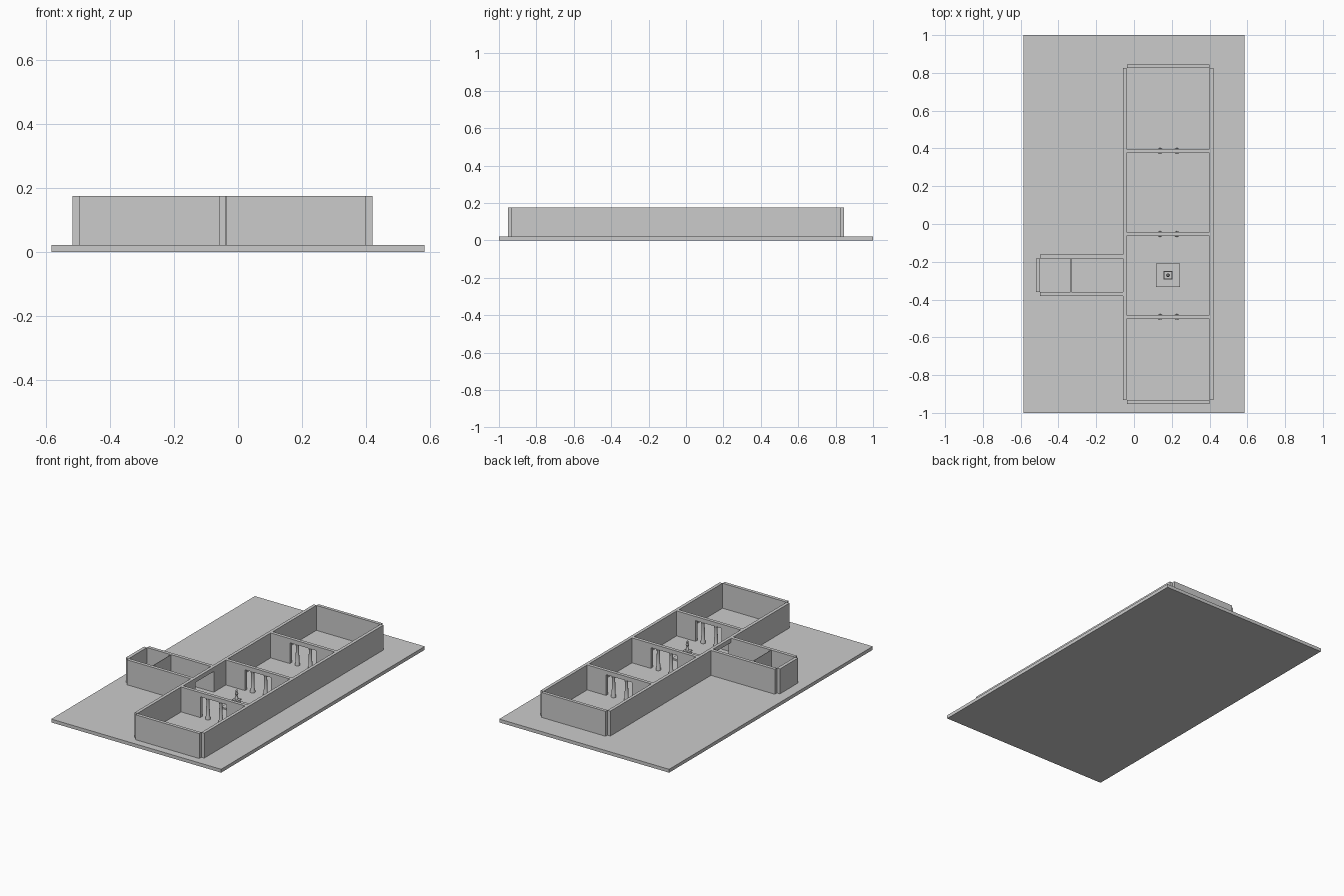
import bpy, bmesh
from mathutils import Matrix, Vector

if "Cube" in bpy.data.objects:
    bpy.data.objects.remove(bpy.data.objects["Cube"])

FLOOR, TOP = 0.021, 0.176
LINTEL = TOP - 0.026


def new_object(name, bm):
    mesh = bpy.data.meshes.new(name)
    bm.to_mesh(mesh)
    bm.free()
    obj = bpy.data.objects.new(name, mesh)
    bpy.context.collection.objects.link(obj)
    return obj


def box(name, x0, x1, y0, y1, z0=FLOOR, z1=TOP):
    bm = bmesh.new()
    centre = Vector(((x0 + x1) / 2, (y0 + y1) / 2, (z0 + z1) / 2))
    size = Matrix.Diagonal((x1 - x0, y1 - y0, z1 - z0, 1))
    bmesh.ops.create_cube(bm, size=1, matrix=Matrix.Translation(centre) @ size)
    return new_object(name, bm)


def lathe(name, x, y, profile, sides=16):
    # Turned part from (radius, height) points, capped at both ends
    bm = bmesh.new()
    verts = [bm.verts.new((r, 0, z)) for r, z in profile]
    edges = [bm.edges.new(p) for p in zip(verts, verts[1:])]
    bmesh.ops.spin(bm, geom=verts + edges, axis=(0, 0, 1), cent=(0, 0, 0),
                   angle=6.283185307, steps=sides)
    bmesh.ops.remove_doubles(bm, verts=bm.verts, dist=1e-5)
    bmesh.ops.holes_fill(bm, edges=bm.edges)
    bmesh.ops.recalc_face_normals(bm, faces=bm.faces)
    bmesh.ops.translate(bm, verts=bm.verts, vec=(x, y, 0))
    obj = new_object(name, bm)
    bpy.context.view_layer.objects.active = obj
    obj.select_set(True)
    bpy.ops.object.shade_smooth_by_angle()
    obj.select_set(False)
    return obj


# Ground slab
box("ground_slab", -0.584, 0.584, -1, 1, 0, FLOOR)

# Outer walls of the long hall, corners left notched
box("east_wall", 0.401, 0.421, -0.932, 0.827)
box("north_wall", -0.038, 0.401, 0.825, 0.845)
box("south_wall", -0.038, 0.401, -0.953, -0.932)
box("west_wall_south", -0.059, -0.039, -0.932, -0.36)
box("west_wall_north", -0.059, -0.039, -0.182, 0.827)
box("west_lintel", -0.059, -0.039, -0.36, -0.182, LINTEL, TOP)

# Entrance wing with a thin screen
box("wing_north_wall", -0.498, -0.059, -0.182, -0.161)
box("wing_south_wall", -0.498, -0.059, -0.381, -0.36)
box("wing_end_wall", -0.519, -0.498, -0.36, -0.182)
box("wing_screen", -0.335, -0.332, -0.36, -0.182)

# Partitions: opening with lintel and two columns
column = [(0.015, FLOOR), (0.015, FLOOR + 0.008), (0.011, FLOOR + 0.022),
          (0.009, LINTEL - 0.012), (0.013, LINTEL)]
for i, y in enumerate((0.387, -0.053, -0.492), 1):
    a, b = y - 0.0105, y + 0.0105
    box(f"partition_{i}_left", -0.039, 0.093, a, b)
    box(f"partition_{i}_right", 0.272, 0.401, a, b)
    box(f"partition_{i}_lintel", 0.093, 0.272, a, b, LINTEL, TOP)
    for side, x in (("left", 0.138), ("right", 0.227)):
        lathe(f"column_{i}_{side}", x, y, column)

# Statue on a stepped plinth
SX, SY = 0.18, -0.271
for name, half, z0, z1 in (("plinth_base", 0.063, FLOOR, 0.03),
                           ("plinth_step", 0.023, 0.03, 0.038),
                           ("plinth_block", 0.016, 0.038, 0.065),
                           ("plinth_cap", 0.020, 0.065, 0.071)):
    box(name, SX - half, SX + half, SY - half, SY + half, z0, z1)
lathe("statue", SX, SY, [(0.010, 0.071), (0.008, 0.085), (0.005, 0.093),
                         (0.010, 0.105), (0.008, 0.112), (0.004, 0.115),
                         (0.007, 0.121), (0.005, 0.128), (0.001, 0.130)], 12)
